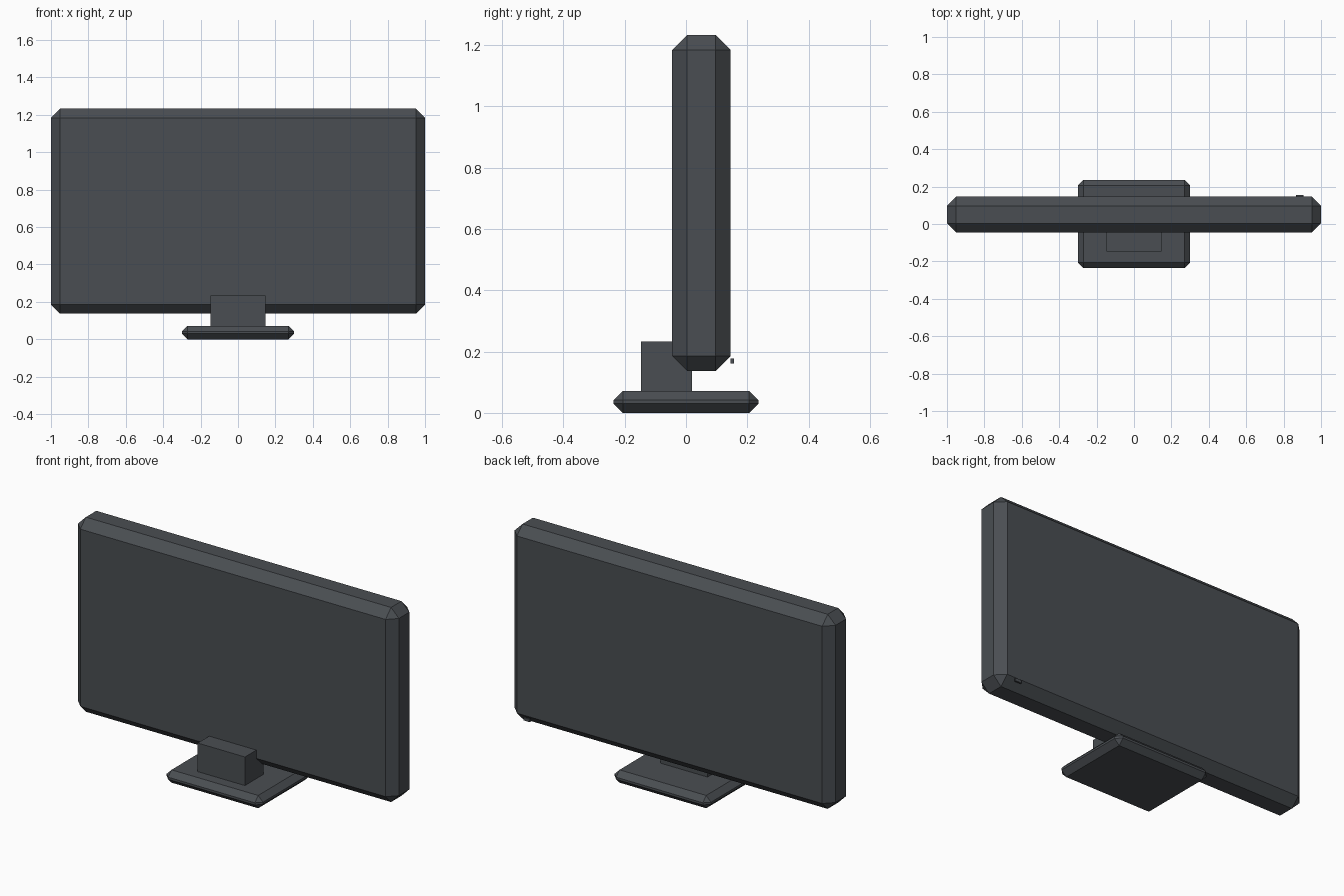
import bpy
import bmesh
from mathutils import Vector

default = bpy.data.objects.get("Cube")
if default:
    bpy.data.objects.remove(default, do_unlink=True)

# Dark plastic shared by every part
plastic = bpy.data.materials.new("dark_grey_plastic")
plastic.use_nodes = True
colour = (0.068, 0.076, 0.085, 1)
plastic.diffuse_color = colour
plastic.node_tree.nodes["Principled BSDF"].inputs["Base Color"].default_value = colour


def box(name, low, high, chamfer=0):
    """Box between two corners, with optional flat chamfered edges."""
    low, high = Vector(low), Vector(high)
    mesh = bpy.data.meshes.new(name)
    bm = bmesh.new()
    bmesh.ops.create_cube(bm, size=1)
    bmesh.ops.scale(bm, vec=high - low, verts=bm.verts)
    bm.to_mesh(mesh)
    bm.free()
    mesh.materials.append(plastic)
    obj = bpy.data.objects.new(name, mesh)
    obj.location = (low + high) / 2
    bpy.context.collection.objects.link(obj)
    if chamfer:
        mod = obj.modifiers.new("chamfer", "BEVEL")
        mod.width = chamfer
        mod.segments = 1
        mod.limit_method = "NONE"
    return obj


# Wide display panel
box("screen_panel", (-1, -0.045, 0.137), (1, 0.146, 1.233), 0.049)
# Foot plate
box("stand_base", (-0.3, -0.236, 0), (0.3, 0.236, 0.072), 0.03)
# Support block between foot and panel
box("stand_neck", (-0.148, -0.147, 0.05), (0.146, 0.02, 0.233))
# Small button at the lower back edge
box("power_button", (0.865, 0.146, 0.162), (0.905, 0.156, 0.178))
